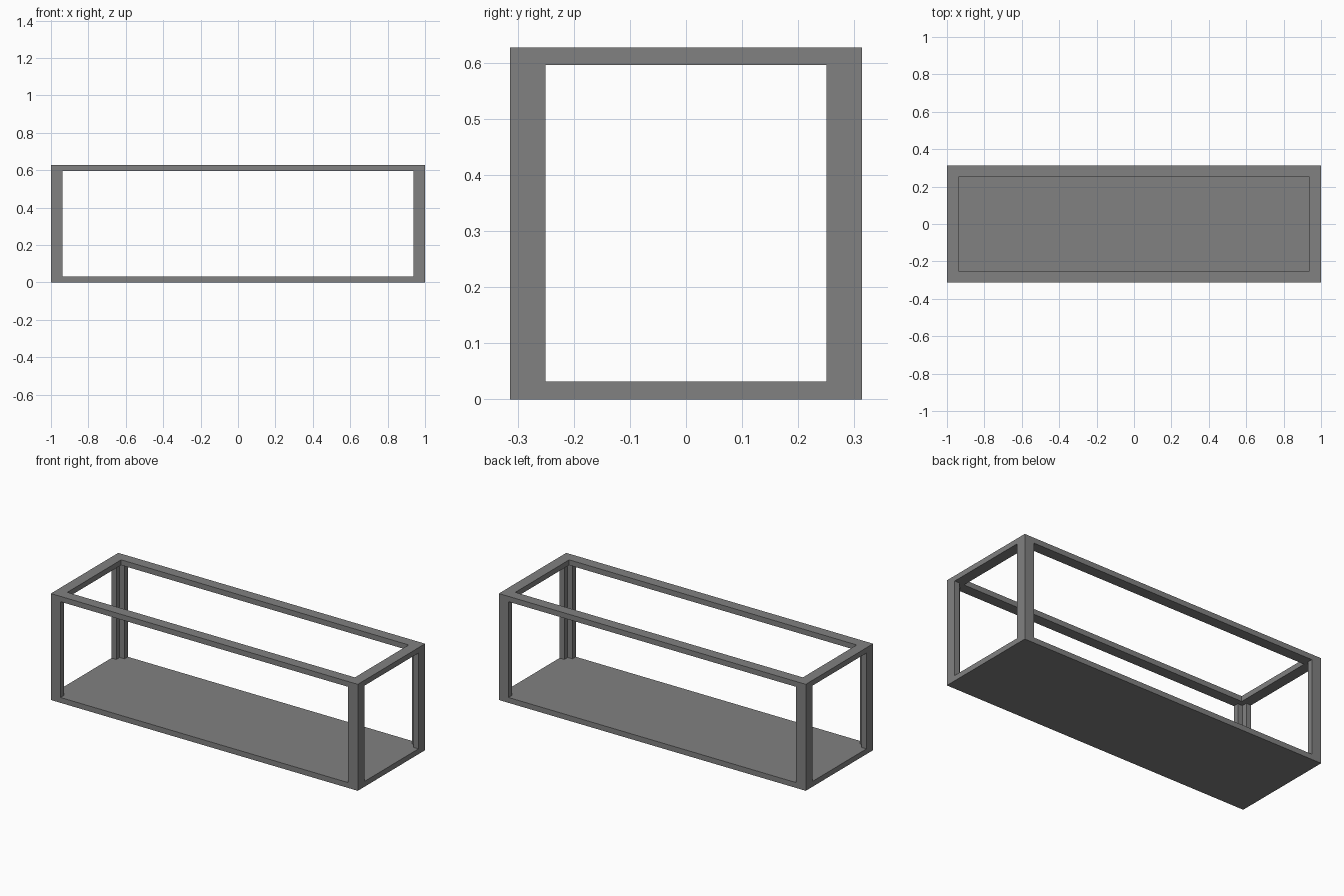
import bpy
import bmesh

if "Cube" in bpy.data.objects:
    bpy.data.objects.remove(bpy.data.objects["Cube"], do_unlink=True)

HX, HY, H = 1.0, 0.3135, 0.627   # half length, half depth, height
W, T = 0.063, 0.0315             # frame width, material thickness

grey = bpy.data.materials.new("grey")
grey.use_nodes = True
colour = (0.22, 0.22, 0.22, 1)
grey.diffuse_color = colour
grey.node_tree.nodes["Principled BSDF"].inputs["Base Color"].default_value = colour


def finish(name, bm):
    bmesh.ops.recalc_face_normals(bm, faces=bm.faces)
    mesh = bpy.data.meshes.new(name)
    bm.to_mesh(mesh)
    bm.free()
    mesh.materials.append(grey)
    bpy.context.collection.objects.link(bpy.data.objects.new(name, mesh))


def extrude_up(bm, faces, height):
    """Raise flat faces into a solid of the given height."""
    result = bmesh.ops.extrude_face_region(bm, geom=faces, use_keep_orig=True)
    verts = [g for g in result["geom"] if isinstance(g, bmesh.types.BMVert)]
    bmesh.ops.translate(bm, verts=verts, vec=(0, 0, height))


def rectangle(bm, hx, hy, z):
    return [bm.verts.new((x, y, z)) for x, y in
            ((-hx, -hy), (hx, -hy), (hx, hy), (-hx, hy))]


# Floor: one solid panel
bm = bmesh.new()
extrude_up(bm, [bm.faces.new(rectangle(bm, HX, HY, 0))], T)
finish("floor_panel", bm)

# Top: mitred rectangular frame, open in the middle
bm = bmesh.new()
outer = rectangle(bm, HX, HY, H - T)
inner = rectangle(bm, HX - W, HY - W, H - T)
ring = [bm.faces.new((outer[i], outer[(i + 1) % 4], inner[(i + 1) % 4], inner[i]))
        for i in range(4)]
extrude_up(bm, ring, T)
finish("top_frame", bm)

# Corner posts: L-shaped angle section, open towards the inside
section = ((0, 0), (W, 0), (W, T), (T, T), (T, W), (0, W))
for side, sx in (("left", 1), ("right", -1)):
    for end, sy in (("front", -1), ("back", 1)):
        bm = bmesh.new()
        face = bm.faces.new([bm.verts.new((sx * (HX - u), sy * (HY - v), T))
                             for u, v in section])
        extrude_up(bm, [face], H - 2 * T)
        finish(f"{end}_{side}_post", bm)
